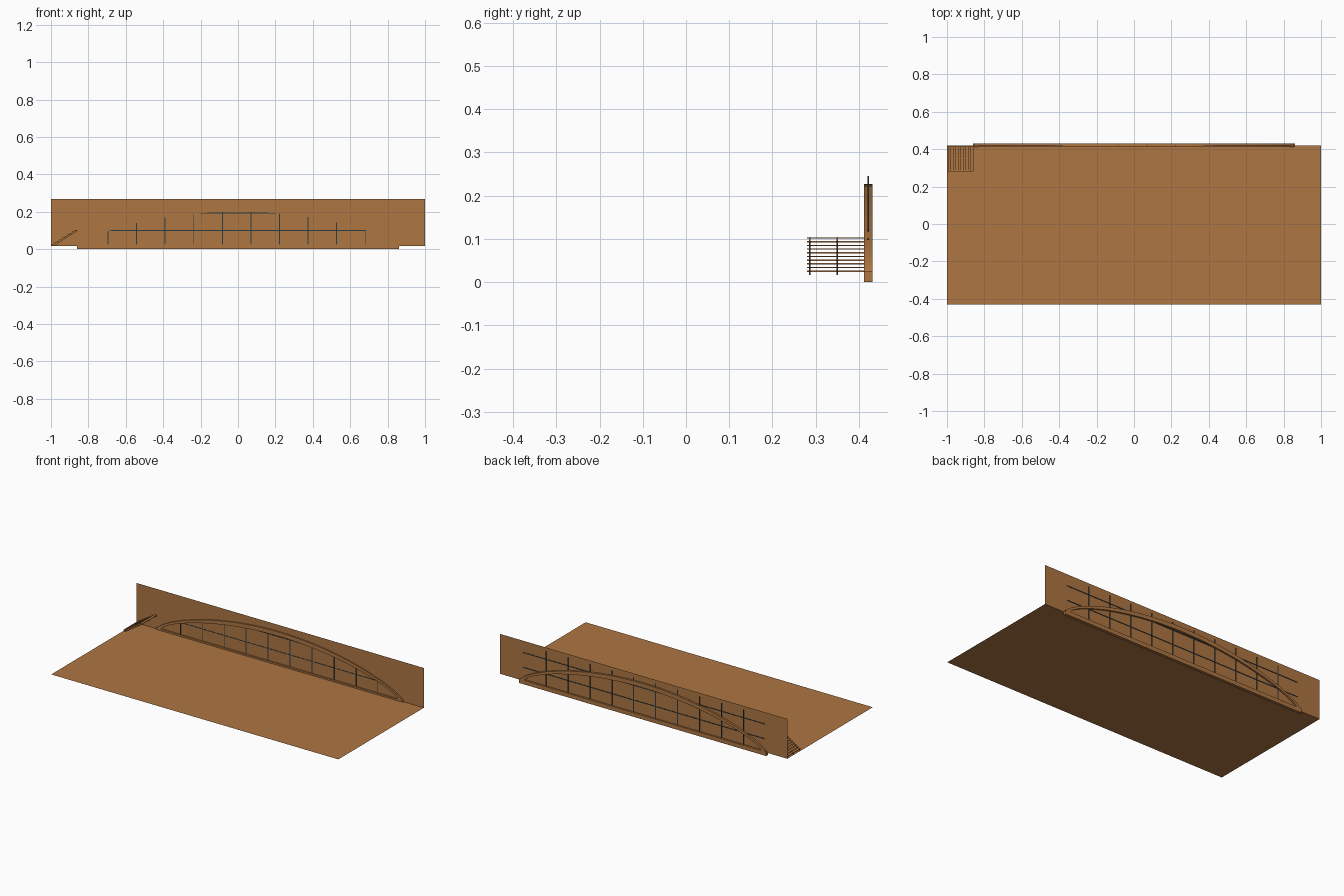
import bpy, math

if "Cube" in bpy.data.objects:
    bpy.data.objects.remove(bpy.data.objects["Cube"])

def material(name, rgb):
    m = bpy.data.materials.new(name)
    m.diffuse_color = (*rgb, 1)
    m.use_nodes = True
    m.node_tree.nodes["Principled BSDF"].inputs["Base Color"].default_value = m.diffuse_color
    return m

WOOD = material("warm brown", (0.42, 0.18, 0.055))
DARK = material("dark slate", (0.025, 0.045, 0.055))

def mesh(name, verts, faces, mat):
    me = bpy.data.meshes.new(name)
    me.from_pydata(verts, [], faces)
    me.materials.append(mat)
    me.update()
    ob = bpy.data.objects.new(name, me)
    bpy.context.collection.objects.link(ob)
    return ob

def box(name, x0, x1, y0, y1, z0, z1, mat):
    v = [(x, y, z) for x in (x0, x1) for y in (y0, y1) for z in (z0, z1)]
    f = [(0, 1, 3, 2), (4, 6, 7, 5), (0, 4, 5, 1), (2, 3, 7, 6), (0, 2, 6, 4), (1, 5, 7, 3)]
    return mesh(name, v, f, mat)

def prism(name, profile, y0, y1, mat):
    """Extrude an x-z outline along y."""
    n = len(profile)
    v = [(x, y, z) for y in (y0, y1) for x, z in profile]
    f = [tuple(range(n)), tuple(range(2 * n - 1, n - 1, -1))]
    f += [(i, i + n, (i + 1) % n + n, (i + 1) % n) for i in range(n)]
    return mesh(name, v, f, mat)

def arch_z(x, half, base, top):
    """Flattened arch, between a parabola and an ellipse."""
    t = min(1, abs(x) / half)
    return base + (top - base) * 0.5 * ((1 - t * t) + math.sqrt(1 - t * t))

# floor and back wall sheets
FZ, WY = 0.016, 0.42
mesh("floor", [(-1, -0.43, FZ), (1, -0.43, FZ), (1, WY, FZ), (-1, WY, FZ)], [(0, 1, 2, 3)], WOOD)
mesh("back_wall", [(-1, WY, FZ), (1, WY, FZ), (1, WY, 0.267), (-1, WY, 0.267)], [(0, 1, 2, 3)], WOOD)

# arched window frame: rectangular section swept along the arch
N = 48
verts, faces = [], []
for i in range(N + 1):
    c = -math.cos(math.pi * i / N)
    xo, xi = 0.86 * c, 0.825 * c
    zo, zi = arch_z(xo, 0.86, 0.012, 0.227), arch_z(xi, 0.825, 0.022, 0.2)
    verts += [(xo, 0.412, zo), (xo, 0.431, zo), (xi, 0.431, zi), (xi, 0.412, zi)]
for i in range(N):
    a = 4 * i
    faces += [(a + k, a + (k + 1) % 4, a + 4 + (k + 1) % 4, a + 4 + k) for k in range(4)]
faces += [(3, 2, 1, 0), tuple(4 * N + k for k in range(4))]
mesh("arch_frame", verts, faces, WOOD)
box("window_sill", -0.86, 0.86, 0.412, 0.431, 0.0, 0.026, WOOD)

# glazing bars: cut to the arch in front, full height behind the wall
W = 0.0025
for i in range(10):
    x = -0.695 + 0.1528 * i
    top = arch_z(x, 0.825, 0.022, 0.2)
    box("upright_bar_front", x - W, x + W, 0.4185, 0.4198, 0.026, top, DARK)
    box("upright_bar_back", x - W, x + W, 0.4202, 0.423, 0.026, 0.245, DARK)
for z, front_half in ((0.1, 0.69), (0.193, 0.21)):
    box("cross_bar_front", -front_half, front_half, 0.4185, 0.4198, z - 0.002, z + 0.002, DARK)
    box("cross_bar_back", -0.84, 0.84, 0.4202, 0.423, z - 0.002, z + 0.002, DARK)

# corner stair: thin treads on three sloping stringers
STEPS = 10
X0, RUN, RISE = -0.995, 0.135 / STEPS, 0.0085
for i in range(STEPS):
    x, z = X0 + RUN * i, 0.024 + RISE * i
    box("stair_tread", x, x + RUN + 0.002, 0.28, 0.418, z, z + 0.003, WOOD)
for y in (0.286, 0.35, 0.414):
    prism("stair_stringer", [(X0, 0.016), (-0.985, 0.016), (-0.86, 0.095), (-0.86, 0.105), (X0, 0.022)],
          y - 0.0015, y + 0.0015, WOOD)
